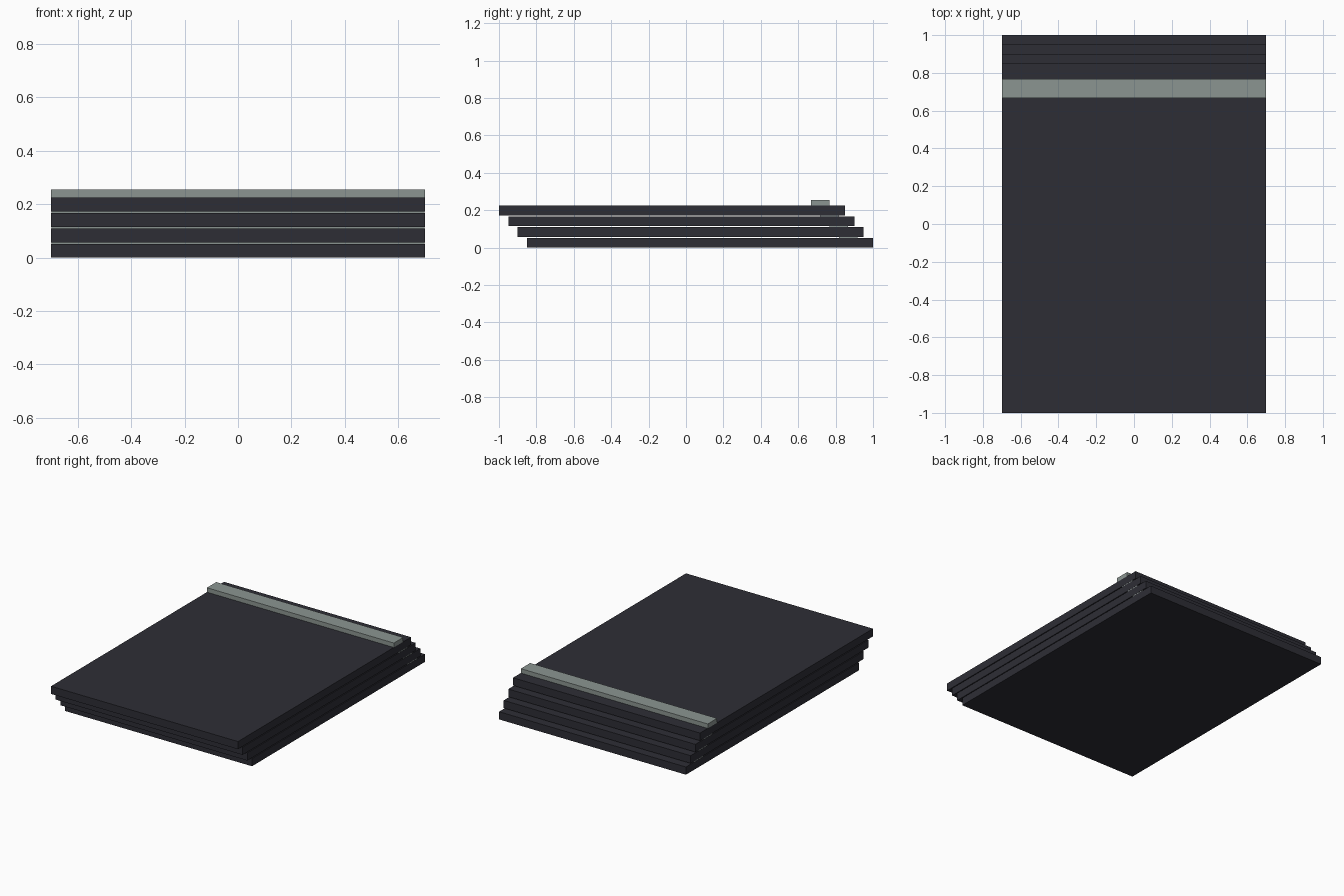
import bpy

cube = bpy.data.objects.get("Cube")
if cube:
    bpy.data.objects.remove(cube, do_unlink=True)


def make_material(name, rgb):
    mat = bpy.data.materials.new(name)
    mat.use_nodes = True
    color = (*rgb, 1.0)
    mat.diffuse_color = color
    mat.node_tree.nodes["Principled BSDF"].inputs["Base Color"].default_value = color
    return mat


def add_box(name, width, y_range, z_range, mat):
    """Flat-sided box centred on x, spanning the given y and z ranges."""
    (y0, y1), (z0, z1) = y_range, z_range
    bpy.ops.mesh.primitive_cube_add(size=1, location=(0, (y0 + y1) / 2, (z0 + z1) / 2))
    obj = bpy.context.object
    obj.name = name
    obj.scale = (width, y1 - y0, z1 - z0)
    bpy.ops.object.transform_apply(location=False, rotation=False, scale=True)
    obj.data.materials.append(mat)
    return obj


charcoal = make_material("charcoal", (0.027, 0.027, 0.036))
grey_green = make_material("grey green", (0.26, 0.30, 0.285))

COUNT = 4
WIDTH, LENGTH, THICK = 1.4, 1.85, 0.052
PITCH, STEP = 0.0575, 0.05
BAR_INSET, BAR_DEPTH, BAR_HEIGHT = 0.083, 0.1, 0.03

# Stacked panels, each stepped forward over the one below, with a rear bar on top
for i in range(COUNT):
    back = 1.0 - i * STEP
    bottom = i * PITCH
    top = bottom + THICK
    add_box(f"panel_{i + 1}", WIDTH, (back - LENGTH, back), (bottom, top), charcoal)

    # Lower bars are let into the panel above, so they are a hair narrower
    bar_width = WIDTH if i == COUNT - 1 else WIDTH - 0.002
    bar_back = back - BAR_INSET
    add_box(f"bar_{i + 1}", bar_width, (bar_back - BAR_DEPTH, bar_back),
            (top, top + BAR_HEIGHT), grey_green)
